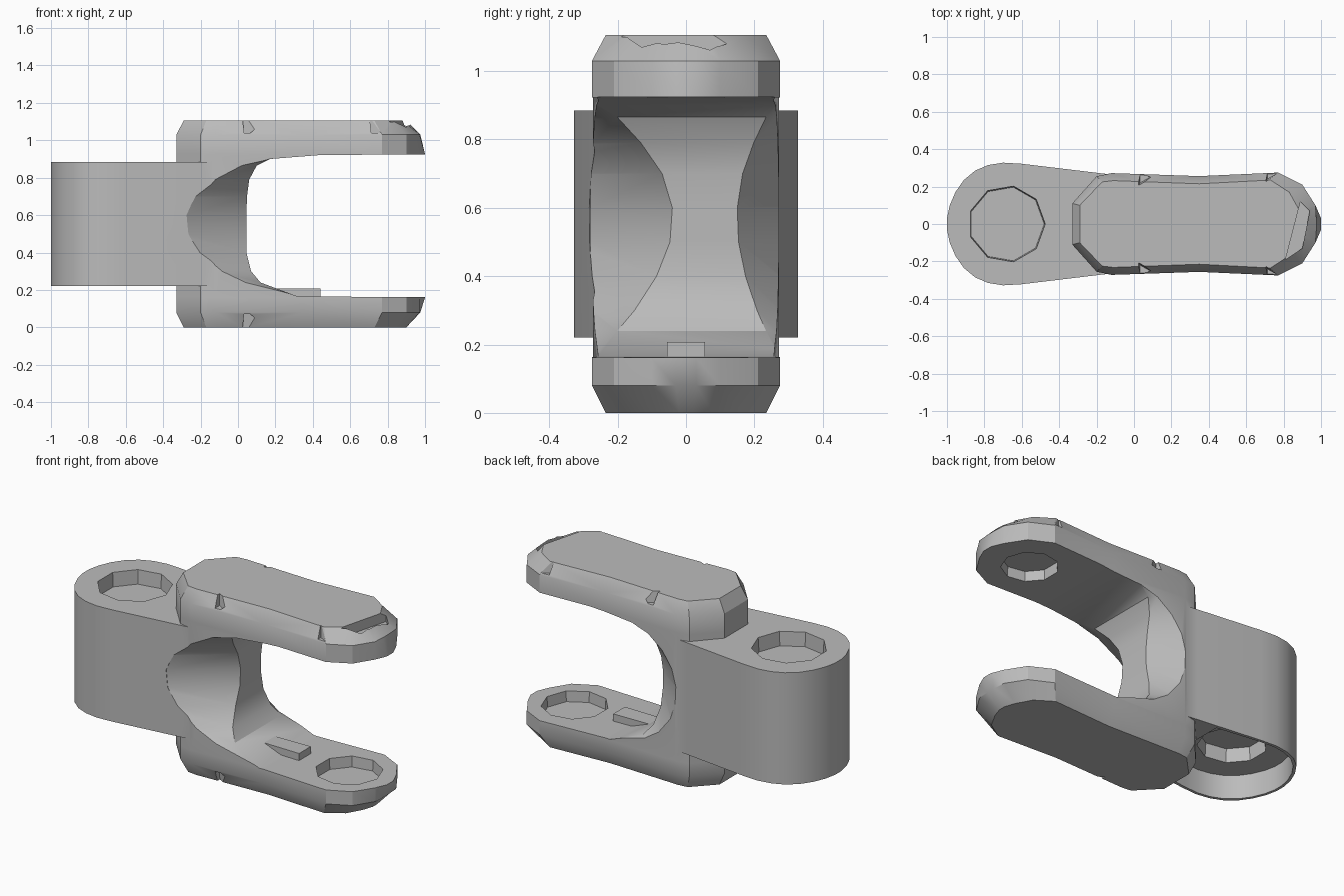
import bpy, bmesh, math

if "Cube" in bpy.data.objects:
    bpy.data.objects.remove(bpy.data.objects["Cube"], do_unlink=True)

steel = bpy.data.materials.new("plain_grey")
steel.use_nodes = True
GREY = (0.5, 0.5, 0.5, 1)
steel.diffuse_color = GREY
steel.node_tree.nodes["Principled BSDF"].inputs["Base Color"].default_value = GREY


def loft(name, rings):
    """Closed solid through rings of equal point count."""
    bm = bmesh.new()
    rows = [[bm.verts.new(p) for p in ring] for ring in rings]
    n = len(rows[0])
    for a, b in zip(rows, rows[1:]):
        for i in range(n):
            j = (i + 1) % n
            bm.faces.new((a[i], a[j], b[j], b[i]))
    bm.faces.new(rows[0][::-1])
    bm.faces.new(rows[-1])
    bmesh.ops.recalc_face_normals(bm, faces=bm.faces)
    mesh = bpy.data.meshes.new(name)
    bm.to_mesh(mesh)
    bm.free()
    mesh.materials.append(steel)
    obj = bpy.data.objects.new(name, mesh)
    bpy.context.collection.objects.link(obj)
    return obj


def mirrored(half):
    """Full outline from the +y half, listed from one end to the other."""
    return half + [(x, -y) for x, y in reversed(half)]


def at(outline, z):
    return [(x, y, z) for x, y in outline]


def combine(target, tool, operation):
    bpy.context.view_layer.objects.active = target
    mod = target.modifiers.new("bool", "BOOLEAN")
    mod.operation = operation
    mod.solver = "EXACT"
    mod.object = tool
    bpy.ops.object.modifier_apply(modifier=mod.name)
    bpy.data.objects.remove(tool, do_unlink=True)


def prism(name, x, y, r, z0, z1, sides=8, taper=1.0):
    ring = [(math.cos(math.tau * i / sides), math.sin(math.tau * i / sides)) for i in range(sides)]
    return loft(name, [[(x + r * s * c, y + r * s * d, z) for c, d in ring]
                       for z, s in ((z0, 1), (z1, taper))])


# Fork: long rounded block with chamfered top and bottom
side = mirrored([(-.33, .11), (-.2, .255), (-.12, .272), (.35, .256), (.77, .275), (.9, .21), (.97, .1), (1, .03)])
face = mirrored([(-.29, .1), (-.17, .225), (-.11, .232), (.35, .215), (.73, .235), (.83, .17), (.88, .08), (.9, .02)])
shoulder = [(min(x, .975), y) for x, y in side]
fork = loft("fork", [at(face, 0), at(shoulder, .08), at(side, .16), at(side, .925),
                     at(shoulder, 1.03), at(face, 1.105)])

# Hub: tapered rounded barrel running flush into the fork
barrel = mirrored([(-1, .03), (-.985, .1), (-.955, .17), (-.91, .235), (-.85, .285), (-.78, .315),
                   (-.7, .328), (-.6, .322), (-.2, .274), (-.1, .262)])
combine(fork, loft("hub", [at(barrel, .22), at(barrel, .884)]), "UNION")

# Hollow underside of the hub, leaving a thin wall
hollow = [(min(-.6 + (x + .6) * .96, -.335), y * .95) for x, y in barrel[:8]] + [(-.335, .27)]
combine(fork, loft("hollow_cutter", [at(mirrored(hollow), z) for z in (.1, .36)]), "DIFFERENCE")

# Jaw opening: U profile, flaring out at both sides (x, z, flare)
jaw = [(1.3, .925, 0), (.45, .922, 0), (.17, .9, .05), (.1, .865, .3), (.06, .79, .6), (.048, .7, .87), (.045, .6, 1),
       (.045, .5, .97), (.045, .4, .8), (.07, .3, .52), (.12, .24, .3), (.32, .165, 0), (1.3, .16, 0)]
rings = [[(x - .32 * f, y, z) for x, z, f in jaw] for y in (-.42, -.28)]
rings.append([(x, -.27 + .23 * f, z) for x, z, f in jaw])
rings.append([(x, .27 - .12 * f, z) for x, z, f in jaw])
rings += [[(x - .18 * f, y, z) for x, z, f in jaw] for y in (.28, .42)]
combine(fork, loft("jaw_cutter", rings), "DIFFERENCE")

# Blind pin sockets in the hub and in the inner faces of both arms
for x, r, z0, z1 in ((-.68, .2, .8, .95), (-.67, .18, .44, .3),
                     (.73, .18, .1, .25), (.71, .15, .98, .85)):
    combine(fork, prism("socket_cutter", x, 0, r, z0, z1, 9, 1.05), "DIFFERENCE")

# Small nicks along the chamfered edges
for x, y, z in ((.05, -.25, 1.08), (.05, .25, 1.08), (.73, .27, 1.08),
                (.05, -.25, .03), (.73, -.27, 1.08)):
    tip = .04 if z > .5 else -.04
    combine(fork, prism("nick_cutter", x, y, .035, z - tip, z + tip, 3, 1.5), "DIFFERENCE")

# Chip at the end of the upper arm
chip = loft("chip_cutter", [[(.81, -.19, z), (.9, -.13, z), (.94, .07, z), (.89, .12, z)] for z in (1.045, 1.15)])
combine(fork, chip, "DIFFERENCE")

# Key block on the lower arm
loft("key_block", [[(x, y, z) for x, y in ((.15, -.05), (.44, -.055), (.44, .055), (.15, .05))]
                   for z in (.14, .207)])

# Soft shading with sharp edges kept
fork.select_set(True)
bpy.context.view_layer.objects.active = fork
bpy.ops.object.shade_smooth_by_angle(angle=math.radians(28))
